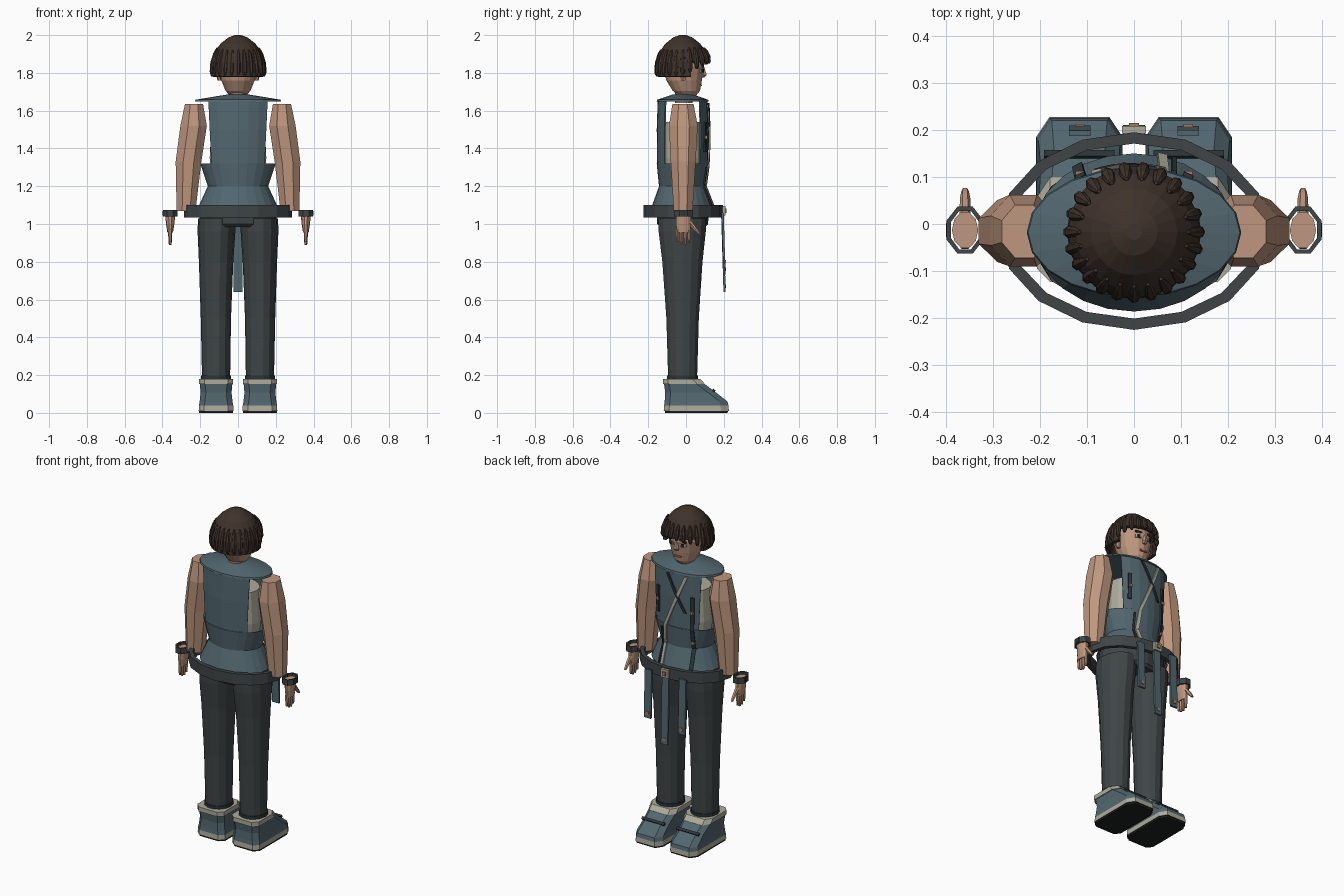
import bpy, bmesh, math
from mathutils import Vector

cube = bpy.data.objects.get("Cube")
if cube:
    bpy.data.objects.remove(cube, do_unlink=True)


def material(name, r, g, b):
    m = bpy.data.materials.new(name)
    m.use_nodes = True
    m.diffuse_color = (r, g, b, 1)
    m.node_tree.nodes["Principled BSDF"].inputs["Base Color"].default_value = (r, g, b, 1)
    return m


SKIN = material("skin", 0.52, 0.31, 0.21)
BLUE = material("slate blue cloth", 0.085, 0.135, 0.16)
CHARCOAL = material("charcoal cloth", 0.05, 0.06, 0.062)
CREAM = material("cream", 0.42, 0.41, 0.33)
HAIR = material("dark brown hair", 0.05, 0.032, 0.024)
BLACK = material("black rubber", 0.013, 0.015, 0.015)
COPPER = material("copper", 0.42, 0.19, 0.11)
DARK = material("dark slate trim", 0.025, 0.035, 0.04)


def finish(name, bm, *mats):
    bmesh.ops.recalc_face_normals(bm, faces=bm.faces)
    mesh = bpy.data.meshes.new(name)
    bm.to_mesh(mesh)
    bm.free()
    for m in mats:
        mesh.materials.append(m)
    obj = bpy.data.objects.new(name, mesh)
    bpy.context.collection.objects.link(obj)
    return obj


def skin_rings(rings, caps=True):
    """Bridge equal-length rings of points into a tube."""
    bm = bmesh.new()
    vs = [[bm.verts.new(p) for p in ring] for ring in rings]
    n = len(vs[0])
    for a, b in zip(vs, vs[1:]):
        for i in range(n):
            bm.faces.new((a[i], a[(i + 1) % n], b[(i + 1) % n], b[i]))
    if caps:
        bm.faces.new(vs[0])
        bm.faces.new(vs[-1])
    return bm


def oval(cx, cy, z, rx, ry, n=12, half=False):
    k = 1 / math.cos(math.pi / n) if half else 1
    turn = [(i + 0.5 * half) * math.tau / n for i in range(n)]
    return [(cx + rx * k * math.cos(t), cy + ry * k * math.sin(t), z) for t in turn]


def loft(name, rings, mat, n=12, half=False, caps=True):
    return finish(name, skin_rings([oval(*r, n, half) for r in rings], caps), mat)


def band(name, cx, cy, z0, z1, rx, ry, t, mat, n, half=False):
    path = [(z0, 0), (z1, 0), (z1, t), (z0, t), (z0, 0)]
    bm = skin_rings([oval(cx, cy, z, rx - d, ry - d, n, half) for z, d in path], False)
    bmesh.ops.remove_doubles(bm, verts=bm.verts, dist=1e-5)
    return finish(name, bm, mat)


def box(name, loc, size, mat, tilt=0, roll=0):
    bm = bmesh.new()
    bmesh.ops.create_cube(bm, size=1)
    bmesh.ops.scale(bm, vec=size, verts=bm.verts)
    obj = finish(name, bm, mat)
    obj.location, obj.rotation_euler = loc, (tilt, roll, 0)
    return obj


# Jacket: flared hem, waist, chest, with open sides above the waist
CY = -0.018
JACKET = [(1.08, 0.215, 0.168), (1.2, 0.16, 0.125), (1.32, 0.2, 0.137),
          (1.321, 0.2, 0.135), (1.5, 0.212, 0.137), (1.65, 0.222, 0.132)]
bm = skin_rings([oval(0, CY, z, rx, ry, 24) for z, rx, ry in JACKET], False)
openings = [f for f in bm.faces if f.calc_center_median().z > 1.325
            and abs(f.calc_center_median().x) > 0.16]
bmesh.ops.delete(bm, geom=openings, context='FACES')
jacket = finish("jacket", bm, BLUE)
thick = jacket.modifiers.new("thickness", 'SOLIDIFY')
thick.thickness = 0.008
loft("shirt", [(0, CY, 1.18, 0.13, 0.1), (0, CY, 1.35, 0.15, 0.115),
               (0, CY, 1.54, 0.14, 0.11)], CREAM, 16)
loft("shoulder_yoke", [(0, CY, 1.648, 0.228, 0.138), (0, CY, 1.658, 0.225, 0.135),
                       (0, CY, 1.685, 0.06, 0.055)], BLUE, 20)


def chest_y(x, z):
    for (z0, a0, b0), (z1, a1, b1) in zip(JACKET, JACKET[1:]):
        if z0 <= z <= z1:
            t = (z - z0) / (z1 - z0)
            rx, ry = a0 + (a1 - a0) * t, b0 + (b1 - b0) * t
            return CY + ry * math.sqrt(max(0, 1 - (x / rx) ** 2))
    return CY + 0.13


def ribbon(name, points, width, mat):
    """Thin trim that follows the chest surface."""
    bm = bmesh.new()
    row = None
    for (x0, z0), (x1, z1) in zip(points, points[1:]):
        for i in range(9):
            x, z = x0 + (x1 - x0) * i / 8, z0 + (z1 - z0) * i / 8
            new = [bm.verts.new((x + d, chest_y(x + d, z) + 0.007, z))
                   for d in (-width / 2, width / 2)]
            if row:
                bm.faces.new((row[0], row[1], new[1], new[0]))
            row = new
    ob = finish(name, bm, mat)
    mod = ob.modifiers.new("thickness", 'SOLIDIFY')
    mod.thickness, mod.offset = 0.008, 0


ribbon("diagonal_closure", [(-0.08, 1.64), (0.055, 1.32), (0.065, 1.2), (0.06, 1.09)], 0.02, CREAM)
ribbon("cross_strap", [(0.04, 1.64), (-0.075, 1.42)], 0.016, DARK)
ribbon("right_chest_strap", [(-0.115, 1.52), (-0.11, 1.2), (-0.12, 1.09)], 0.02, DARK)
ribbon("left_chest_strap", [(0.115, 1.54), (0.115, 1.38)], 0.02, DARK)
ribbon("closure_edge", [(0.085, 1.3), (0.085, 1.09)], 0.01, DARK)
for x, z in ((0.115, 1.46), (-0.115, 1.43), (-0.112, 1.24)):
    box("strap_stud", (x, chest_y(x, z) + 0.012, z), (0.018, 0.01, 0.018), COPPER)

# Belt with buckle and hanging straps
band("belt", 0, -0.015, 1.035, 1.1, 0.287, 0.21, 0.024, CHARCOAL, 16)
box("buckle", (0, 0.2, 1.07), (0.05, 0.016, 0.05), CREAM)
box("buckle_pin", (0, 0.21, 1.07), (0.022, 0.01, 0.022), COPPER)
for x, end in ((0, 0.64), (0.115, 0.77), (-0.115, 0.73)):
    box("hanging_strap", (x, 0.198, (1.06 + end) / 2), (0.046, 0.012, 1.06 - end), BLUE,
        tilt=0.03)
    box("strap_tip", (x, 0.206, end + 0.03), (0.02, 0.012, 0.02), COPPER)

# Pelvis, trousers, shoes, arms and hands
loft("pelvis", [(0, -0.018, 0.985, 0.17, 0.12), (0, -0.018, 1.0, 0.205, 0.135),
                (0, -0.018, 1.1, 0.205, 0.14)], CHARCOAL, 16)


def shoe_outline(s, w, back, front, z, c):
    pts = [(-w + c, back), (w - c, back), (w, back + c), (w, front - 1.5 * c),
           (w - c, front), (-w + c, front), (-w, front - 1.5 * c), (-w, back + c)]
    return [(s * 0.116 + x, y, z) for x, y in pts]


for s, side in ((1, "left"), (-1, "right")):
    loft(side + "_trouser_leg", [
        (s * 0.116, -0.018, 0.16, 0.074, 0.078), (s * 0.117, -0.018, 0.5, 0.08, 0.088),
        (s * 0.116, -0.019, 0.8, 0.091, 0.109), (s * 0.114, -0.02, 0.96, 0.1, 0.128),
        (s * 0.112, -0.02, 1.03, 0.1, 0.13)], CHARCOAL, 14)
    band(side + "_trouser_hem", s * 0.116, -0.018, 0.175, 0.198, 0.08, 0.084, 0.01, DARK, 14)

    profile = [(0.09, -0.112, 0.22, 0.0), (0.09, -0.112, 0.222, 0.01), (0.092, -0.118, 0.227, 0.011),
               (0.091, -0.116, 0.225, 0.038), (0.087, -0.113, 0.22, 0.06), (0.082, -0.11, 0.16, 0.107),
               (0.086, -0.116, 0.1, 0.152), (0.09, -0.123, 0.1, 0.153), (0.09, -0.123, 0.075, 0.18)]
    bm = skin_rings([shoe_outline(s, w, b, f, z, 0.028) for w, b, f, z in profile])
    for f in bm.faces:
        z = f.calc_center_median().z
        f.material_index = 2 if z < 0.0105 else 1 if z < 0.038 or z > 0.1525 else 0
    finish(side + "_shoe", bm, BLUE, CREAM, BLACK)
    box(side + "_shoe_strap", (s * 0.116, 0.147, 0.119), (0.15, 0.016, 0.012), DARK, tilt=-0.7)

    loft(side + "_arm", [
        (s * 0.275, -0.015, 1.07, 0.05, 0.05), (s * 0.262, -0.015, 1.33, 0.068, 0.066),
        (s * 0.235, -0.014, 1.52, 0.07, 0.076), (s * 0.233, -0.016, 1.635, 0.048, 0.056)],
        SKIN, 8, True)
    band(side + "_cuff", s * 0.359, -0.013, 1.04, 1.075, 0.039, 0.05, 0.009, CHARCOAL, 8, True)
    box(side + "_cuff_clasp", (s * 0.396, -0.013, 1.057), (0.008, 0.03, 0.024), DARK)
    hx = s * 0.359
    loft(side + "_palm", [(hx, -0.013, 0.955, 0.015, 0.036), (hx, -0.013, 1.0, 0.022, 0.042),
                          (hx, -0.013, 1.06, 0.028, 0.04)], SKIN, 10)
    for i, tip in enumerate((0.905, 0.892, 0.889, 0.9)):
        y = -0.044 + i * 0.02
        loft(side + "_finger", [(hx, y, tip, 0.007, 0.006), (hx, y, tip + 0.03, 0.01, 0.009),
                                (hx, y, 0.97, 0.011, 0.01)], SKIN, 6)
    loft(side + "_thumb", [(hx, 0.07, 0.945, 0.008, 0.008), (hx, 0.055, 0.965, 0.011, 0.013),
                           (hx, 0.015, 1.015, 0.012, 0.016)], SKIN, 6)

# Neck and head
loft("neck", [(0, -0.012, 1.64, 0.046, 0.046), (0, -0.012, 1.74, 0.042, 0.045)], SKIN)
loft("head", [(0, 0.008, 1.675, 0.04, 0.042), (0, 0.002, 1.705, 0.066, 0.072),
              (0, -0.01, 1.76, 0.088, 0.094), (0, -0.012, 1.83, 0.102, 0.108),
              (0, -0.014, 1.92, 0.085, 0.09)], SKIN, 16)
loft("nose", [(0, 0.088, 1.775, 0.012, 0.008), (0, 0.094, 1.788, 0.016, 0.018),
              (0, 0.09, 1.83, 0.007, 0.008)], SKIN, 6)
box("mouth", (0, 0.078, 1.735), (0.042, 0.014, 0.009), COPPER)
for s in (1, -1):
    box("eye_white", (s * 0.04, 0.083, 1.812), (0.034, 0.009, 0.018), CREAM).rotation_euler.z = -s * 0.4
    box("iris", (s * 0.039, 0.088, 1.812), (0.015, 0.008, 0.018), BLACK).rotation_euler.z = -s * 0.4
    box("eyebrow", (s * 0.04, 0.088, 1.838), (0.046, 0.009, 0.01), HAIR, roll=s * 0.15)
    loft("ear", [(s * 0.098, -0.015, 1.76, 0.01, 0.012), (s * 0.108, -0.015, 1.8, 0.012, 0.022),
                 (s * 0.105, -0.015, 1.83, 0.008, 0.015)], SKIN, 6)

# Hair: domed cap opened over the face, ringed by rounded locks
DOME = [(1.78, 0.143), (1.86, 0.14), (1.91, 0.124), (1.955, 0.092), (1.988, 0.05), (2.0, 0.017)]
bm = skin_rings([oval(0, -0.017, z, r, r, 20) for z, r in DOME])
gone = []
for f in bm.faces:
    c = f.calc_center_median()
    if c.z < 1.85 and (c.y > 0.03 or len(f.verts) > 4):
        gone.append(f)
bmesh.ops.delete(bm, geom=gone, context='FACES')
cap = finish("hair_cap", bm, HAIR)
mod = cap.modifiers.new("thickness", 'SOLIDIFY')
mod.thickness = 0.02


def lock(angle, low, high, out):
    rings = []
    for t, size in ((0, 0.4), (0.15, 0.85), (0.5, 1), (0.85, 0.7), (1, 0.25)):
        r = out - 0.024 * t * t
        rings.append((r * math.cos(angle), -0.017 + r * math.sin(angle),
                      low + (high - low) * t, 0.015 * size, 0.015 * size))
    loft("hair_lock", rings, HAIR, 7)


for i in range(13):
    lock(math.radians(180 + 15 * i), 1.785, 1.925, 0.139)
for i in range(1, 11):
    a = math.radians(180 * i / 11)
    lock(a, 1.785 + 0.065 * math.sin(a), 1.935, 0.138)
